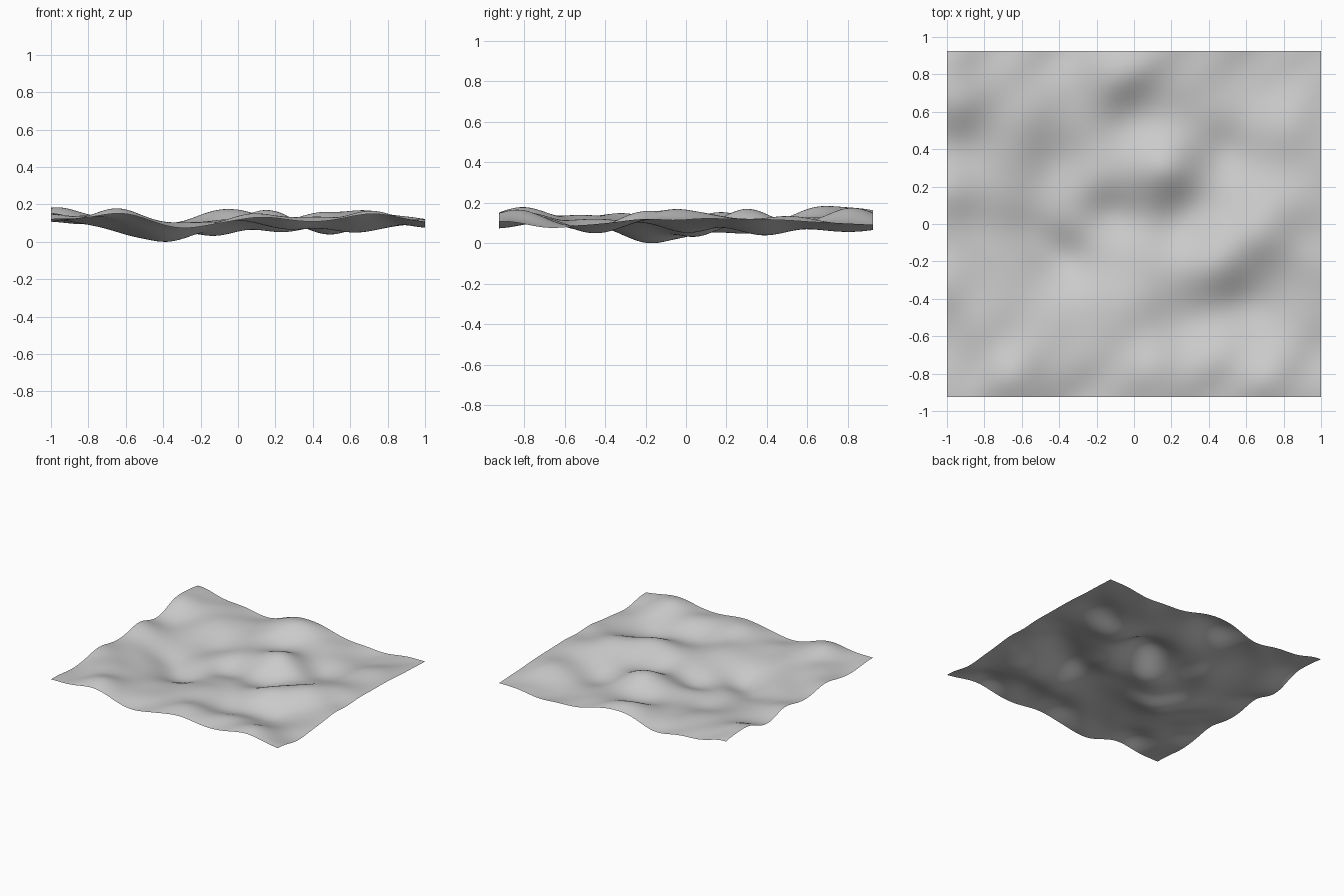
import bpy, bmesh, math

cube = bpy.data.objects.get("Cube")
if cube:
    bpy.data.objects.remove(cube)

HALF_X, HALF_Y, BASE = 1.0, 0.925, 0.1
REACH = 0.18

# hills, hollows and rim heights as (x, y, z)
hills = [
    (-.97, .66, .185), (.16, .29, .175), (-.13, .81, .17), (-.64, -.82, .18),
    (.46, -.2, .165), (.68, -.02, .17), (.88, .15, .14), (.72, -.84, .17),
    (.1, -.8, .155), (.4, -.7, .13), (.84, .52, .135), (-.6, .58, .13),
    (-.68, .8, .13), (-.2, -.52, .11), (0, -.44, .12), (.15, -.3, .11),
    (-.82, -.53, .14), (-.22, .24, .09), (.05, .84, .165),
]
hollows = [
    (-.37, -.2, .005), (.26, .04, .055), (.47, .38, .045), (.02, .54, .08),
    (.62, -.43, .05), (.28, -.54, .07), (-.38, .3, .05), (.6, .72, .06),
    (-.3, -.78, .1), (-.55, -.02, .035), (-.9, .42, .105), (-.12, .06, .04),
    (-.72, .1, .085),
]
rim = [
    (-1, -.92, .13), (-.3, -.92, .08), (1, -.92, .11), (1, -.68, .08),
    (1, -.2, .12), (1, .3, .12), (1, .92, .1), (.4, .92, .08),
    (-.36, .92, .08), (-1, .92, .165), (-1, -.3, .15), (-1, .17, .155),
    (.65, .92, .07),
]
points = hills + hollows + rim


def falloff(x, y, px, py):
    return math.exp(-((x - px) ** 2 + (y - py) ** 2) / REACH ** 2)


def broad(x, y):
    return sum(s * falloff(x, y, p[0], p[1]) for s, p in zip(strength, points))


# relax the bump strengths until the surface passes through every point
strength = [0.0] * len(points)
for _ in range(40):
    for i, (x, y, z) in enumerate(points):
        strength[i] += z - BASE - broad(x, y)


def height(x, y):
    ripple = math.sin(13 * x + 4 * math.sin(3 * y)) * math.sin(11 * y - 5 * x)
    return BASE + broad(x, y) + 0.004 * ripple


# ground sheet
bm = bmesh.new()
bmesh.ops.create_grid(bm, x_segments=90, y_segments=84, size=1)
for v in bm.verts:
    v.co.x *= HALF_X
    v.co.y *= HALF_Y
    v.co.z = height(v.co.x, v.co.y)

# rest the lowest hollow on the floor
low = min(v.co.z for v in bm.verts)
for v in bm.verts:
    v.co.z -= low
for f in bm.faces:
    f.smooth = True

mesh = bpy.data.meshes.new("terrain")
bm.to_mesh(mesh)
bm.free()
terrain = bpy.data.objects.new("terrain", mesh)
bpy.context.collection.objects.link(terrain)

# plain grey ground colour
grey = bpy.data.materials.new("ground_grey")
grey.use_nodes = True
colour = (0.6, 0.6, 0.6, 1)
grey.diffuse_color = colour
grey.node_tree.nodes["Principled BSDF"].inputs["Base Color"].default_value = colour
mesh.materials.append(grey)
